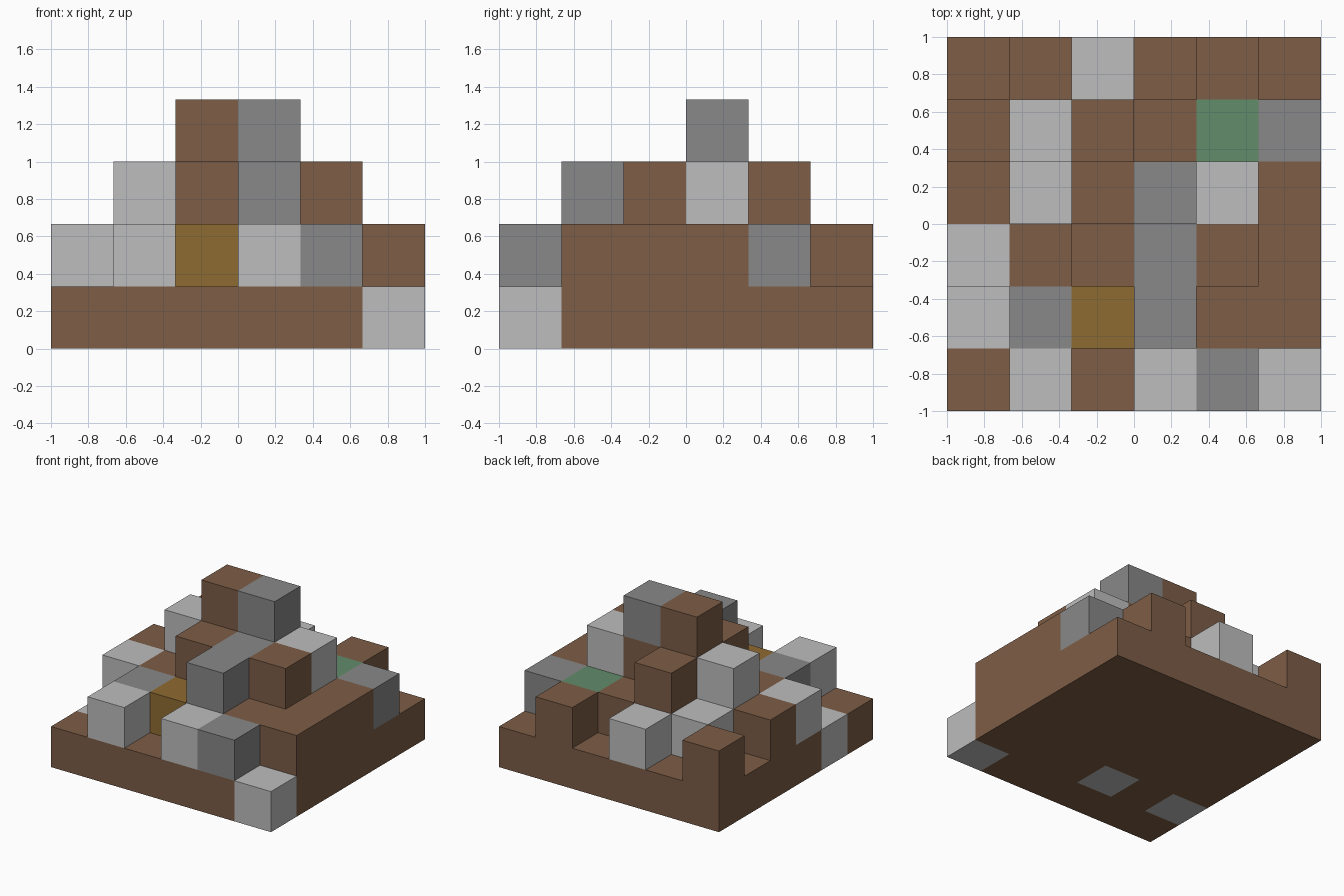
import bpy
import bmesh
from mathutils import Vector

cube = bpy.data.objects.get("Cube")
if cube:
    bpy.data.objects.remove(cube, do_unlink=True)

CELL = 1 / 3

# Block heights and top colours on the square plan, back row first
HEIGHTS = ["212121",
           "123222",
           "234432",
           "223332",
           "122322",
           "121221"]
TOPS = ["SSLSSS",
        "SLSSMG",
        "SLSGLS",
        "LSSGSS",
        "LGOGSS",
        "SLSLGL"]

# Code: part name, material name, sRGB colour
KINDS = {
    "S": ("soil_terrain", "soil brown", (125, 93, 70)),
    "L": ("pale_stone_blocks", "pale grey", (189, 189, 189)),
    "G": ("dark_stone_blocks", "mid grey", (136, 136, 136)),
    "M": ("moss_block", "moss green", (98, 140, 106)),
    "O": ("ore_block", "ochre", (143, 107, 50)),
}


def linear(value):
    c = value / 255
    return c / 12.92 if c <= 0.04045 else ((c + 0.055) / 1.055) ** 2.4


def make_material(name, rgb):
    color = [linear(v) for v in rgb] + [1]
    mat = bpy.data.materials.new(name)
    mat.use_nodes = True
    mat.diffuse_color = color
    shader = mat.node_tree.nodes["Principled BSDF"]
    shader.inputs["Base Color"].default_value = color
    shader.inputs["Roughness"].default_value = 0.9
    return mat


# Stack each column: soil below, its own kind on top
blocks = {}
for row in range(6):
    for x in range(6):
        height = int(HEIGHTS[row][x])
        for z in range(height):
            blocks[x, 5 - row, z] = TOPS[row][x] if z == height - 1 else "S"
blocks[2, 1, 0] = "L"  # stone set into the underside


def add_outer_faces(bm, cell):
    """Add the sides of a block that touch no other block."""
    for axis in range(3):
        for sign in (-1, 1):
            step = [0, 0, 0]
            step[axis] = sign
            if tuple(c + s for c, s in zip(cell, step)) in blocks:
                continue
            corners = []
            for u, v in ((0, 0), (1, 0), (1, 1), (0, 1)):
                p = list(cell)
                p[axis] += sign > 0
                p[(axis + 1) % 3] += u
                p[(axis + 2) % 3] += v
                corners.append(bm.verts.new((Vector(p) - Vector((3, 3, 0))) * CELL))
            bm.faces.new(corners if sign > 0 else corners[::-1])


# One object for each kind of block
for code, (part, mat_name, rgb) in KINDS.items():
    bm = bmesh.new()
    for cell, kind in blocks.items():
        if kind == code:
            add_outer_faces(bm, cell)
    bmesh.ops.remove_doubles(bm, verts=bm.verts[:], dist=0.001)
    mesh = bpy.data.meshes.new(part)
    bm.to_mesh(mesh)
    bm.free()
    mesh.materials.append(make_material(mat_name, rgb))
    bpy.context.collection.objects.link(bpy.data.objects.new(part, mesh))
